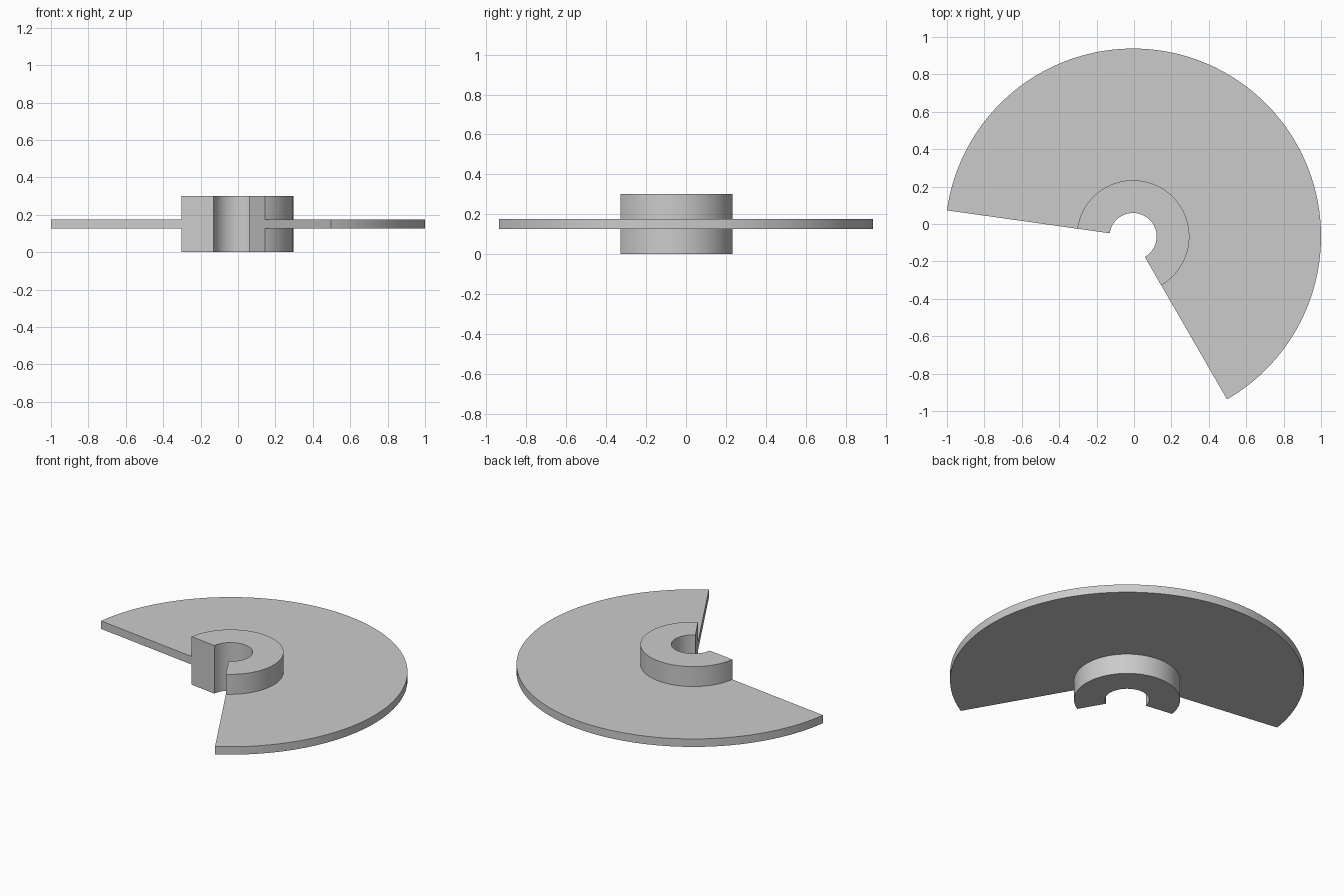
import bpy
import bmesh
from math import radians, cos, sin

cube = bpy.data.objects.get("Cube")
if cube:
    bpy.data.objects.remove(cube, do_unlink=True)

# Main dimensions
RIM, HUB, BORE = 1.005, 0.301, 0.126
HEIGHT, LOW, HIGH = 0.301, 0.126, 0.176
START, END, STEPS = radians(-60), radians(172), 116
CENTRE = (-0.005, -0.067, 0)

grey = bpy.data.materials.new("plain grey")
grey.use_nodes = True
colour = (0.6, 0.6, 0.6, 1)
grey.diffuse_color = colour
grey.node_tree.nodes["Principled BSDF"].inputs["Base Color"].default_value = colour

# Half section of hub and flange (radius, height)
section = [(BORE, 0), (HUB, 0), (HUB, LOW), (RIM, LOW),
           (RIM, HIGH), (HUB, HIGH), (HUB, HEIGHT), (BORE, HEIGHT)]

# Sweep the section through the partial turn and cap both cut ends
bm = bmesh.new()
rings = []
for step in range(STEPS + 1):
    a = START + (END - START) * step / STEPS
    rings.append([bm.verts.new((r * cos(a), r * sin(a), z)) for r, z in section])
count = len(section)
for near, far in zip(rings, rings[1:]):
    for i in range(count):
        j = (i + 1) % count
        bm.faces.new((near[i], near[j], far[j], far[i]))
bm.faces.new(rings[0])
bm.faces.new(rings[-1])
bmesh.ops.recalc_face_normals(bm, faces=bm.faces)

mesh = bpy.data.meshes.new("flanged_hub_sector")
bm.to_mesh(mesh)
bm.free()
mesh.materials.append(grey)
sector = bpy.data.objects.new("flanged_hub_sector", mesh)
sector.location = CENTRE
bpy.context.collection.objects.link(sector)

# Smooth round walls, crisp edges
bpy.ops.object.select_all(action="DESELECT")
sector.select_set(True)
bpy.context.view_layer.objects.active = sector
bpy.ops.object.shade_smooth_by_angle(angle=radians(30))
